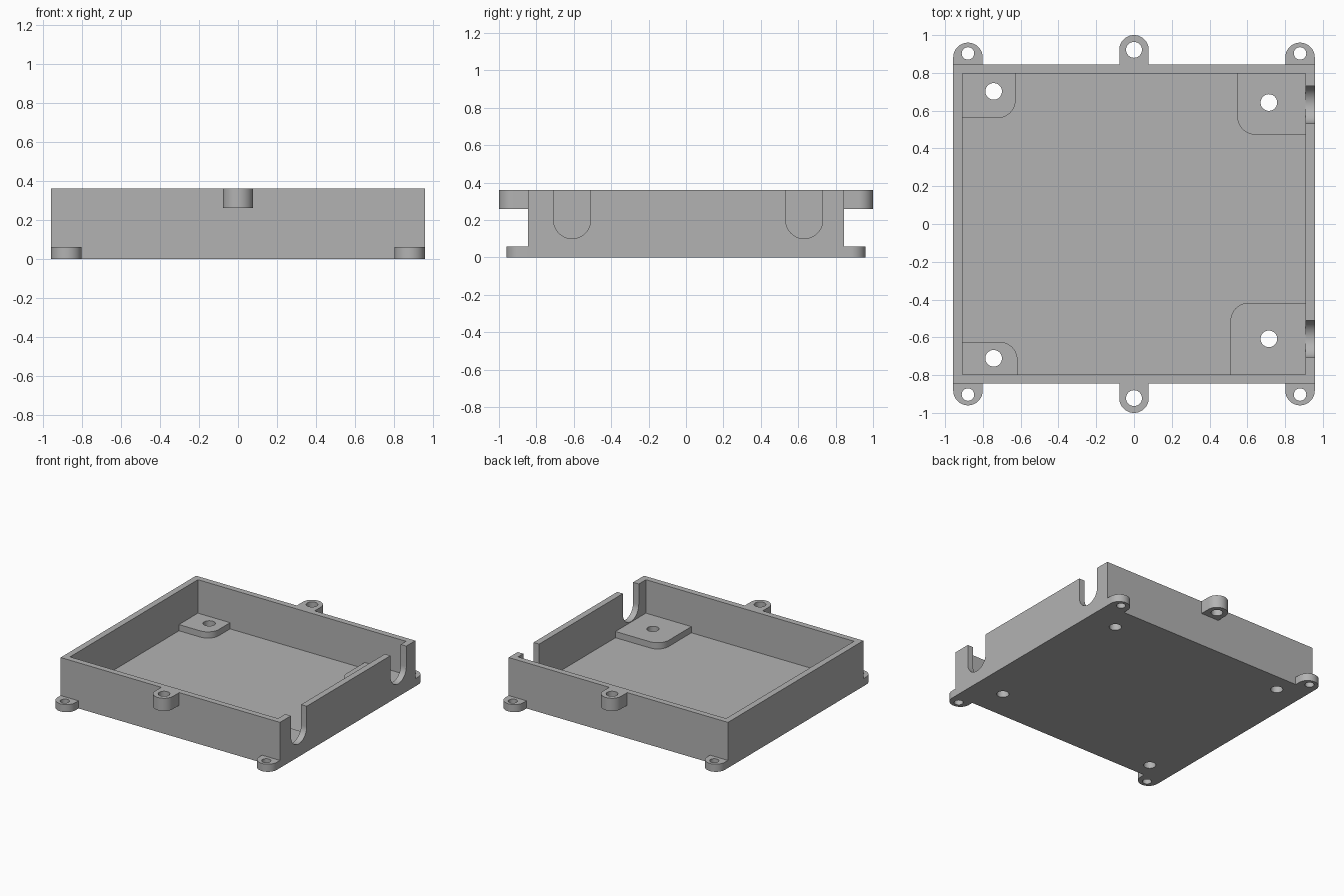
import bpy, bmesh
from math import sin, cos, pi, radians
from mathutils import Matrix

cube = bpy.data.objects.get("Cube")
if cube:
    bpy.data.objects.remove(cube, do_unlink=True)

grey = bpy.data.materials.new("plain grey")
grey.use_nodes = True
COLOUR = (0.45, 0.45, 0.45, 1)
grey.diffuse_color = COLOUR
grey.node_tree.nodes["Principled BSDF"].inputs["Base Color"].default_value = COLOUR

# Main dimensions
HX, HY, HEIGHT = 0.957, 0.844, 0.36
IN_X, IN_Y = 0.908, 0.797
FLOOR, PAD_TOP = 0.047, 0.096


def arc(cx, cy, r, a0, a1, steps=24):
    return [(cx + r * cos(a0 + (a1 - a0) * i / steps),
             cy + r * sin(a0 + (a1 - a0) * i / steps)) for i in range(steps + 1)]


def rectangle(x, y):
    return [(-x, -y), (x, -y), (x, y), (-x, y)]


def prism(name, outline, z0, z1, matrix=None):
    """Extrude a flat outline between two heights."""
    bm = bmesh.new()
    face = bm.faces.new([bm.verts.new((x, y, z0)) for x, y in outline])
    top = bmesh.ops.extrude_face_region(bm, geom=[face])["geom"]
    bmesh.ops.translate(bm, vec=(0, 0, z1 - z0),
                        verts=[v for v in top if isinstance(v, bmesh.types.BMVert)])
    if matrix:
        bm.transform(matrix)
    bmesh.ops.recalc_face_normals(bm, faces=bm.faces[:])
    mesh = bpy.data.meshes.new(name)
    bm.to_mesh(mesh)
    bm.free()
    mesh.materials.append(grey)
    obj = bpy.data.objects.new(name, mesh)
    bpy.context.collection.objects.link(obj)
    return obj


def activate(obj):
    bpy.ops.object.select_all(action='DESELECT')
    obj.select_set(True)
    bpy.context.view_layer.objects.active = obj


def cut(obj, cutter):
    mod = obj.modifiers.new("cut", 'BOOLEAN')
    mod.operation, mod.solver, mod.object = 'DIFFERENCE', 'EXACT', cutter
    cutter.hide_render = True
    activate(obj)
    bpy.ops.object.modifier_apply(modifier=mod.name)
    bpy.data.objects.remove(cutter, do_unlink=True)


def drill(obj, x, y, r):
    cut(obj, prism("drill", arc(x, y, r, 0, 2 * pi, 40)[:-1], -0.2, 0.6))


def smooth(obj):
    activate(obj)
    bpy.ops.object.shade_smooth_by_angle(angle=radians(30))


# Open tray
tray = prism("tray", rectangle(HX, HY), 0, HEIGHT)
cut(tray, prism("cavity", rectangle(IN_X, IN_Y), FLOOR, 0.6))

# Round-bottomed cable slots in the +x wall (outline axes become y and z)
to_side = Matrix(((0, 0, 1, 0), (1, 0, 0, 0), (0, 1, 0, 0), (0, 0, 0, 1)))
SLOT_R = 0.099
for y in (0.632, -0.609):
    outline = arc(y, 0.2, SLOT_R, pi, 2 * pi, 32) + [(y + SLOT_R, 0.6), (y - SLOT_R, 0.6)]
    cut(tray, prism("slot", outline, 0.87, 1.1, to_side))

# Corner mounting pads: free corner of the pad, then screw hole centre
pads = {
    "back_right_pad": ((-0.627, 0.561), (-0.743, 0.702)),
    "front_right_pad": ((-0.617, -0.624), (-0.743, -0.711)),
    "back_left_pad": ((0.547, 0.473), (0.714, 0.643)),
    "front_left_pad": ((0.511, -0.418), (0.714, -0.608)),
}
for name, ((px, py), (hx, hy)) in pads.items():
    sx, sy = (1 if px > 0 else -1), (1 if py > 0 else -1)
    ax, ay, r = abs(px), abs(py), 0.095
    outline = [(IN_X, IN_Y), (ax, IN_Y)]
    outline += arc(ax + r, ay + r, r, pi, 1.5 * pi, 16) + [(IN_X, ay)]
    pad = prism(name, [(sx * x, sy * y) for x, y in outline], FLOOR, PAD_TOP)
    drill(pad, hx, hy, 0.044)
    drill(tray, hx, hy, 0.044)
    smooth(pad)
smooth(tray)


def lug(name, x, side, r, tip, hole_y, hole_r, z0, z1):
    """Round-ended screw ear on the front or back wall."""
    outline = [(x + r, HY)] + arc(x, tip - r, r, 0, pi, 32) + [(x - r, HY)]
    obj = prism(name, [(px, side * py) for px, py in outline], z0, z1)
    drill(obj, x, side * hole_y, hole_r)
    smooth(obj)


# Low corner ears and high middle ears on both walls
for label, side in (("front", -1), ("back", 1)):
    for hand, x in (("right", -0.879), ("left", 0.879)):
        lug(f"{label}_{hand}_ear", x, side, 0.078, 0.96, 0.903, 0.033, 0, 0.06)
    lug(f"{label}_middle_ear", 0, side, 0.078, 1.0, 0.922, 0.042, 0.26, HEIGHT)
